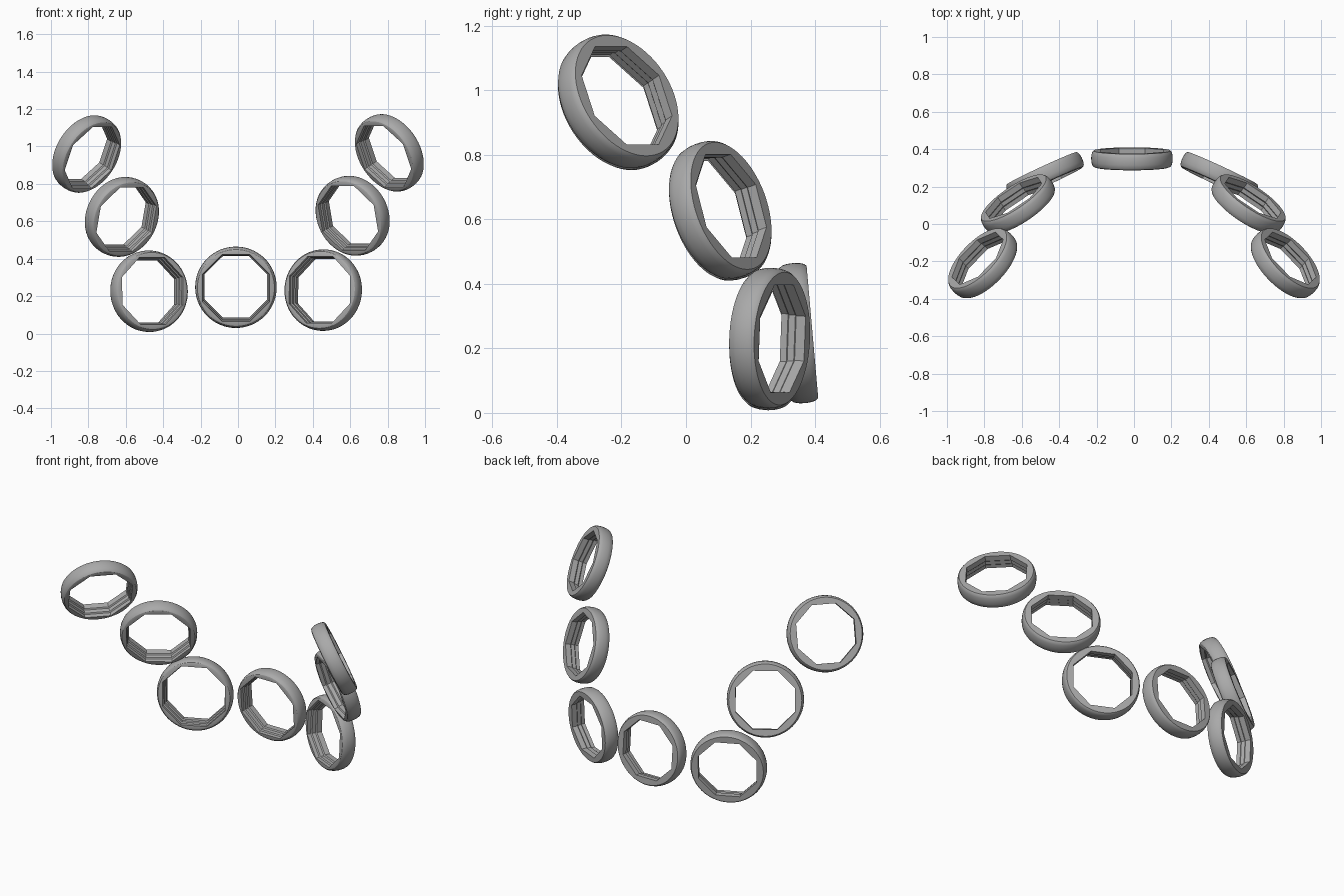
import bpy
import bmesh
import math
from mathutils import Vector, Matrix

cube = bpy.data.objects.get("Cube")
if cube:
    bpy.data.objects.remove(cube, do_unlink=True)

grey = bpy.data.materials.new("plain_grey")
grey.use_nodes = True
colour = (0.4, 0.4, 0.4, 1.0)
grey.diffuse_color = colour
grey.node_tree.nodes["Principled BSDF"].inputs["Base Color"].default_value = colour

SEGMENTS = 64
# Round outer section and stepped octagonal bore: (radius or apothem, height)
OUTER = [(0.198, -0.044), (0.206, -0.041), (0.213, -0.032), (0.217, -0.015),
         (0.218, 0.005), (0.216, 0.024), (0.212, 0.037), (0.206, 0.044)]
BORE = [(0.167, 0.044), (0.167, 0.012), (0.173, 0.006), (0.173, -0.016),
        (0.179, -0.022), (0.179, -0.044)]


def octagon_radius(apothem, angle):
    """Distance from the centre to an octagon's edge, flat side up."""
    step = math.pi / 4
    return apothem / math.cos((angle + step / 2) % step - step / 2)


def add_ring(name, centre, facing):
    """Ring with a round rim and an octagonal hole along its facing axis."""
    bm = bmesh.new()
    angles = [math.tau * i / SEGMENTS for i in range(SEGMENTS)]
    loops = [[bm.verts.new((r * math.cos(a), r * math.sin(a), h)) for a in angles]
             for r, h in OUTER]
    for apothem, h in BORE:
        radii = [octagon_radius(apothem, a) for a in angles]
        loops.append([bm.verts.new((r * math.cos(a), r * math.sin(a), h))
                      for r, a in zip(radii, angles)])
    for k, loop in enumerate(loops):
        other = loops[(k + 1) % len(loops)]
        for i in range(SEGMENTS):
            j = (i + 1) % SEGMENTS
            bm.faces.new((loop[i], loop[j], other[j], other[i]))
    bmesh.ops.recalc_face_normals(bm, faces=bm.faces)
    mesh = bpy.data.meshes.new(name)
    bm.to_mesh(mesh)
    bm.free()
    mesh.materials.append(grey)
    ring = bpy.data.objects.new(name, mesh)
    bpy.context.collection.objects.link(ring)

    # Keep one side of the octagon level
    n = Vector(facing).normalized()
    u = Vector((0, 0, 1)).cross(n).normalized()
    v = n.cross(u)
    frame = Matrix((u, v, n)).transposed().to_4x4()
    ring.matrix_world = Matrix.Translation(centre) @ frame

    bpy.ops.object.select_all(action='DESELECT')
    ring.select_set(True)
    bpy.context.view_layer.objects.active = ring
    bpy.ops.object.shade_smooth_by_angle(angle=math.radians(28))


# Middle ring at the back
add_ring("middle_ring", (-0.011, 0.348, 0.247), (0, 1, 0.088))

# Side rings: name, centre, sideways shift, outward direction
PAIRS = [
    ("lower_ring", (0.465, 0.258, 0.229), -0.01, (0.42, 0.905, -0.04)),
    ("centre_ring", (0.616, 0.105, 0.626), -0.004, (0.53, 0.79, 0.29)),
    ("upper_ring", (0.808, -0.211, 0.962), 0.0, (0.65, 0.63, 0.42)),
]
for name, (x, y, z), shift, (nx, ny, nz) in PAIRS:
    for side, sign in (("left", 1), ("right", -1)):
        add_ring(f"{side}_{name}", (sign * x + shift, y, z + sign * 0.003),
                 (sign * nx, ny, nz))
